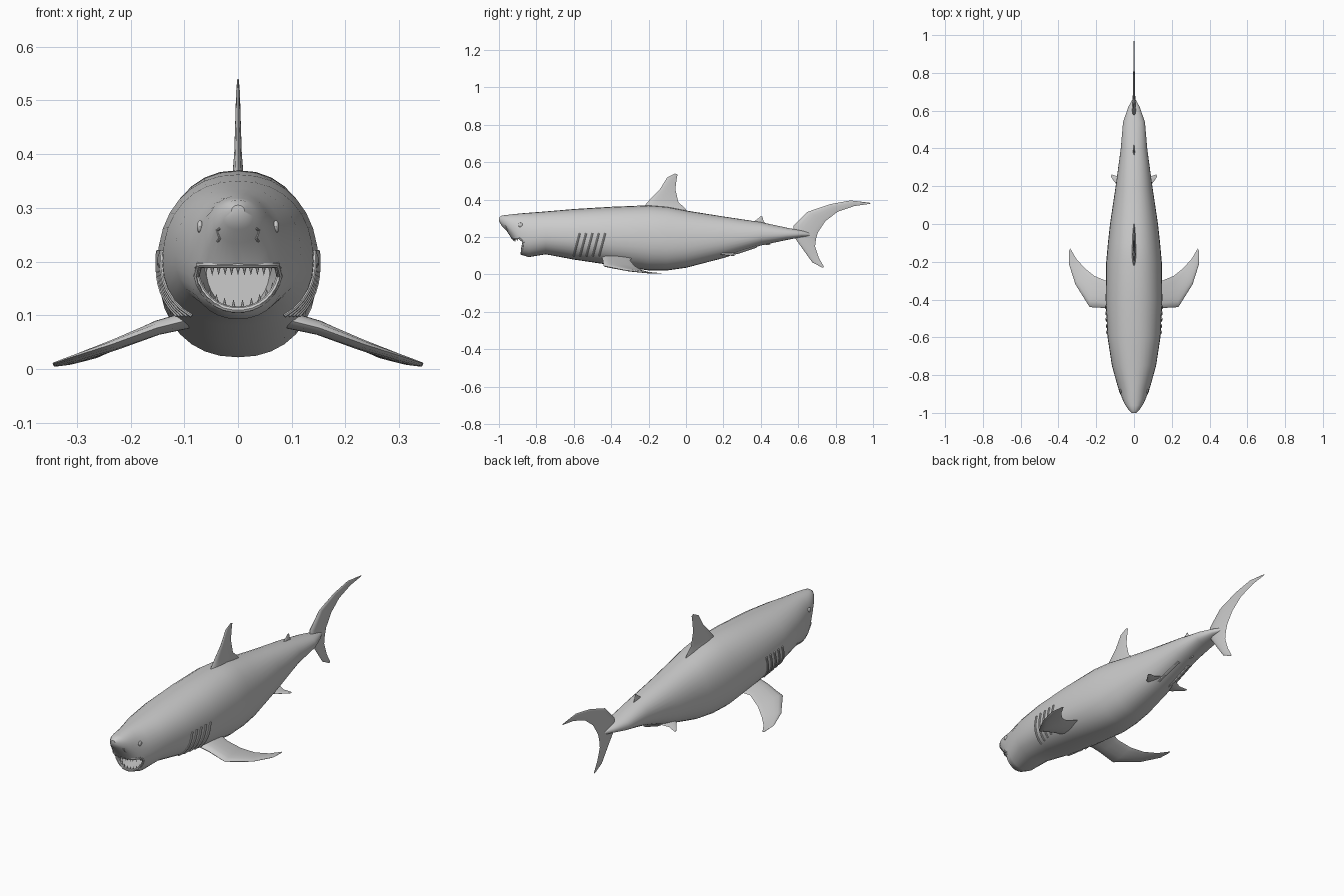
import bpy, bmesh, math
from mathutils import Vector

cube = bpy.data.objects.get("Cube")
if cube:
    bpy.data.objects.remove(cube, do_unlink=True)

grey = bpy.data.materials.new("shark_grey")
grey.use_nodes = True
colour = (0.6, 0.6, 0.6, 1)
grey.diffuse_color = colour
grey.node_tree.nodes["Principled BSDF"].inputs["Base Color"].default_value = colour
parts = []

# Body stations: y, top z, bottom z, half width
STATIONS = [
    (-1, .305, .285, .012), (-.985, .315, .26, .028), (-.96, .318, .235, .045),
    (-.93, .322, .19, .06), (-.9, .325, .135, .072), (-.88, .327, .105, .08),
    (-.84, .33, .093, .092), (-.75, .337, .108, .117), (-.6, .35, .08, .14),
    (-.4, .362, .05, .15), (-.2, .37, .022, .147), (-.1, .362, .022, .138),
    (0, .342, .036, .127), (.2, .31, .088, .097), (.4, .28, .155, .07),
    (.54, .25, .185, .058), (.62, .235, .2, .03), (.66, .225, .205, .008)]
POWER = 2.2
MID = .45


def half_at(y, z):
    """Half width of the body at a given length and height."""
    for a, b in zip(STATIONS, STATIONS[1:]):
        if a[0] <= y <= b[0]:
            f = (y - a[0]) / (b[0] - a[0])
            top, low, half = (p + (q - p) * f for p, q in zip(a[1:], b[1:]))
            mid = low + (top - low) * MID
            u = (z - mid) / (top - mid if z > mid else mid - low)
            return half * (1 - abs(u) ** POWER) ** (1 / POWER) if abs(u) < 1 else -1
    return -1


def front_y(x, z):
    """First point of the head met when coming from the front."""
    y = -1
    while y < -.7 and half_at(y, z) < abs(x):
        y += .002
    return y


def add_mesh(name, bm):
    bmesh.ops.recalc_face_normals(bm, faces=bm.faces[:])
    mesh = bpy.data.meshes.new(name)
    bm.to_mesh(mesh)
    bm.free()
    mesh.materials.append(grey)
    obj = bpy.data.objects.new(name, mesh)
    bpy.context.collection.objects.link(obj)
    parts.append(obj)
    return obj


def loft(name, rings):
    bm = bmesh.new()
    loops = [[bm.verts.new(p) for p in ring] for ring in rings]
    n = len(loops[0])
    for a, b in zip(loops, loops[1:]):
        for i in range(n):
            j = (i + 1) % n
            bm.faces.new((a[i], a[j], b[j], b[i]))
    bm.faces.new(loops[0])
    bm.faces.new(loops[-1])
    return add_mesh(name, bm)


def fin(name, rows, normal):
    """Loft thin sections between leading and trailing edge points."""
    normal = Vector(normal).normalized()
    rings = []
    for lead, trail, thick in rows:
        lead, trail = Vector(lead), Vector(trail)
        ring = []
        for k in range(14):
            a = math.tau * k / 14
            bulge = math.sin(a) * (.65 + .35 * math.cos(a))
            ring.append((lead + trail) / 2 + (lead - trail) / 2 * math.cos(a)
                        + normal * thick / 2 * bulge)
        rings.append(ring)
    return loft(name, rings)


def mid_fin(name, rows):
    """Upright fin on the centre line, rows of y, z, y, z, thickness."""
    fin(name, [((0, a, b), (0, c, d), t) for a, b, c, d, t in rows], (1, 0, 0))


def tube(name, points, radius, cyclic=False):
    curve = bpy.data.curves.new(name, "CURVE")
    curve.dimensions = "3D"
    curve.bevel_depth = radius
    curve.bevel_resolution = 2
    curve.use_fill_caps = True
    spline = curve.splines.new("POLY")
    spline.points.add(len(points) - 1)
    for p, co in zip(spline.points, points):
        p.co = (*co, 1)
    spline.use_cyclic_u = cyclic
    curve.materials.append(grey)
    obj = bpy.data.objects.new(name, curve)
    bpy.context.collection.objects.link(obj)
    bpy.ops.object.select_all(action="DESELECT")
    obj.select_set(True)
    bpy.context.view_layer.objects.active = obj
    bpy.ops.object.convert(target="MESH")
    parts.append(bpy.context.view_layer.objects.active)


# Body
def signed_power(v):
    return math.copysign(abs(v) ** (2 / POWER), v)


rings = []
for y, top, low, half in STATIONS:
    mid = low + (top - low) * MID
    ring = []
    for k in range(32):
        a = math.tau * k / 32
        s = signed_power(math.sin(a))
        ring.append((half * signed_power(math.cos(a)), y,
                     mid + s * (top - mid if s > 0 else mid - low)))
    rings.append(ring)
body = loft("body", rings)

# Open mouth, cut with a tapering half-round block
MOUTH_TOP, MOUTH_DEPTH, MOUTH_BACK = .19, .08, -.74


def mouth_half(y):
    return .06 + (MOUTH_BACK - y) * .15


def mouth_z(a):
    return MOUTH_TOP - MOUTH_DEPTH * math.sin(a)


arc = [math.pi * k / 16 for k in range(17)]
cutter = loft("mouth_cutter", [[(mouth_half(y) * math.cos(a), y, mouth_z(a)) for a in arc]
                               for y in (-1.1, MOUTH_BACK)])
cutter.hide_render = True
parts.remove(cutter)
cut = body.modifiers.new("mouth", "BOOLEAN")
cut.object = cutter
cut.solver = "EXACT"
bpy.context.view_layer.objects.active = body
bpy.ops.object.modifier_apply(modifier=cut.name)
bpy.data.objects.remove(cutter, do_unlink=True)


def jaw_point(a):
    """Point on the front rim of the lower jaw."""
    y, z = -.94, mouth_z(a)
    while y < -.8 and half_at(y, z - .004) < mouth_half(y) * abs(math.cos(a)) + .003:
        y += .002
    return Vector((mouth_half(y) * math.cos(a), y, z))


# Lips and teeth
upper = [Vector((x, front_y(x, .196) + .005, .194))
         for x in (-.072 + .012 * k for k in range(13))]
lower = [jaw_point(math.radians(12 + 12 * k)) for k in range(14)]
tube("lips", upper + lower, .006, True)
bm = bmesh.new()
for points, direction in ((upper, -1), (lower, 1)):
    for p in points:
        ring = [bm.verts.new(p + Vector((.005 * math.cos(a), .006 + .003 * math.sin(a), 0)))
                for a in (math.tau * k / 6 for k in range(6))]
        tip = bm.verts.new(p + Vector((0, .007, direction * .02)))
        bm.faces.new(ring)
        for i in range(6):
            bm.faces.new((ring[i], ring[(i + 1) % 6], tip))
add_mesh("teeth", bm)

# Fins on the centre line
mid_fin("dorsal_fin", [
    (-.25, .34, .01, .335, .05), (-.22, .37, -.01, .36, .028), (-.185, .41, -.04, .385, .02),
    (-.14, .455, -.057, .455, .015), (-.1, .52, -.05, .51, .01), (-.06, .54, -.045, .535, .004)])
mid_fin("tail_fin", [
    (.98, .384, .99, .379, .003), (.88, .396, .9, .366, .008), (.77, .376, .81, .335, .012),
    (.65, .335, .745, .285, .016), (.575, .26, .705, .225, .03), (.575, .205, .695, .19, .03),
    (.625, .135, .69, .15, .016), (.675, .065, .71, .09, .01), (.73, .036, .738, .04, .003)])
mid_fin("second_dorsal_fin", [
    (.35, .275, .43, .265, .014), (.38, .295, .415, .285, .01), (.4, .312, .408, .31, .003)])
mid_fin("anal_fin", [
    (.37, .165, .44, .178, .014), (.415, .16, .445, .172, .008), (.445, .157, .452, .161, .003)])

# Paired parts
for side, label in ((1, "left"), (-1, "right")):
    fin(label + "_pectoral_fin", [
        ((side * a, b, z), (side * c, d, z), t) for a, b, c, d, z, t in (
            (.09, -.45, .09, -.28, .092, .045), (.15, -.445, .15, -.3, .077, .038),
            (.235, -.44, .21, -.275, .046, .028), (.31, -.32, .26, -.235, .022, .018),
            (.345, -.21, .305, -.185, .01, .011), (.343, -.14, .337, -.13, .006, .004))],
        (side * .3, 0, 1))
    fin(label + "_pelvic_fin", [
        ((side * a, b, z), (side * c, d, z), t) for a, b, c, d, z, t in (
            (.03, .15, .03, .27, .118, .02), (.08, .19, .08, .25, .108, .012),
            (.122, .25, .118, .262, .1, .003))], (side * .3, 0, 1))
    tube(label + "_clasper", [(side * .03, .18, .098), (side * .035, .28, .118),
                              (side * .03, .375, .15)], .007)
    # Gill flaps following the flank
    for i in range(5):
        line = []
        for k in range(9):
            y = -.6 + .034 * i + .004 * k
            z = .1 + .015 * k
            line.append((side * (half_at(y, z) + .001), y, z))
        tube(f"{label}_gill_{i + 1}", line, .005)
    # Eye and nostril
    bm = bmesh.new()
    bmesh.ops.create_uvsphere(bm, u_segments=16, v_segments=10, radius=.012)
    bmesh.ops.scale(bm, vec=(.5, 1, 1), verts=bm.verts)
    bmesh.ops.translate(bm, vec=(side * half_at(-.885, .265), -.885, .265), verts=bm.verts)
    add_mesh(label + "_eye", bm)
    tube(label + "_nostril", [(side * x, front_y(x, z), z) for x, z in (
        (.033, .262), (.039, .258), (.037, .25), (.034, .243), (.038, .237))], .0025)

# Smooth shading with crisp edges
bpy.ops.object.select_all(action="DESELECT")
for obj in parts:
    obj.select_set(True)
bpy.context.view_layer.objects.active = body
bpy.ops.object.shade_smooth_by_angle(angle=math.radians(40))
